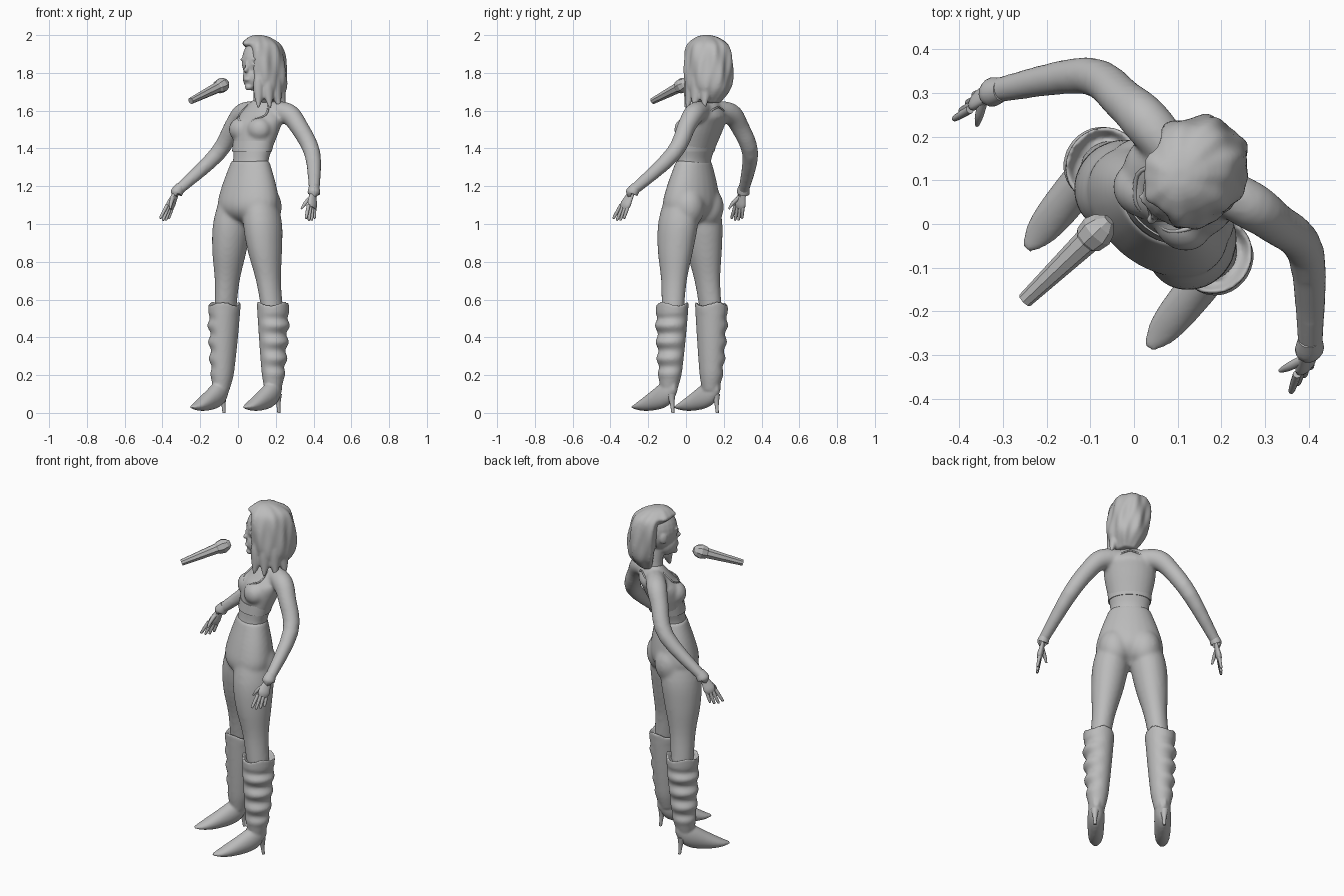
import bpy, bmesh, math
from mathutils import Vector, Matrix

if "Cube" in bpy.data.objects:
    bpy.data.objects.remove(bpy.data.objects["Cube"])

GREY = (.5, .5, .5, 1)
grey = bpy.data.materials.new("plain grey")
grey.use_nodes = True
grey.diffuse_color = GREY
grey.node_tree.nodes["Principled BSDF"].inputs["Base Color"].default_value = GREY

# The figure is turned towards its right-front corner
TURN = Matrix.Rotation(math.radians(-39), 4, 'Z') @ Matrix.Translation((.025, 0, 0))
ACROSS, DEPTH, UP = Vector((1, 0, 0)), Vector((0, 1, 0)), Vector((0, 0, 1))


def spline(keys, steps):
    """Catmull-Rom interpolation through the key sections."""
    result = []
    for i in range(len(keys) - 1):
        before, start = keys[max(i - 1, 0)], keys[i]
        end, after = keys[i + 1], keys[min(i + 2, len(keys) - 1)]
        for step in range(steps):
            t = step / steps
            result.append([b + t * (c - a) / 2 + t * t * (a - 2.5 * b + 2 * c - d / 2)
                           + t ** 3 * (1.5 * (b - c) + (d - a) / 2)
                           for a, b, c, d in zip(before, start, end, after)])
    return result + [list(keys[-1])]


def loft(bm, points, radii, flat=1, depths=None, level=None, ref=ACROSS,
         shape=None, sides=24, steps=4):
    """Skin elliptical sections along a path; level fixes the section plane."""
    depths = depths or [r * flat for r in radii]
    sections = spline([(*p, r, d) for p, r, d in zip(points, radii, depths)], steps)
    centres = [Vector(section[:3]) for section in sections]
    last = len(centres) - 1
    rings = []
    for i, (centre, section) in enumerate(zip(centres, sections)):
        normal = level or (centres[min(i + 1, last)] - centres[max(i - 1, 0)]).normalized()
        side = (ref - normal * ref.dot(normal)).normalized()
        other = normal.cross(side)
        width, depth = (max(value, .002) for value in section[3:])
        ring = []
        for k in range(sides):
            angle = math.tau * k / sides
            scale = shape(angle, centre.z) if shape else 1
            ring.append(bm.verts.new(centre + (side * math.cos(angle) * width
                                               + other * math.sin(angle) * depth) * scale))
        rings.append(ring)
    for lower, upper in zip(rings, rings[1:]):
        for k in range(sides):
            n = (k + 1) % sides
            bm.faces.new((lower[k], lower[n], upper[n], upper[k]))
    bm.faces.new(rings[0])
    bm.faces.new(rings[-1])


def column(bm, rows, x=0, lean=0, **options):
    """Loft level sections given as (y, z, radius); lean shifts x with height."""
    loft(bm, [(x + lean * z, y, z) for y, z, r in rows], [r for y, z, r in rows],
         level=UP, **options)


def ball(bm, centre, size):
    bmesh.ops.create_uvsphere(bm, u_segments=20, v_segments=14, radius=1,
                              matrix=Matrix.Translation(centre) @ Matrix.Diagonal((*size, 1)))


def mirror(bm):
    """Copy everything built so far to the other side of the body."""
    copy = bmesh.ops.duplicate(bm, geom=bm.verts[:] + bm.edges[:] + bm.faces[:])["geom"]
    bmesh.ops.scale(bm, vec=(-1, 1, 1),
                    verts=[v for v in copy if isinstance(v, bmesh.types.BMVert)])


def finish(bm, name, voxel=0, relax=5, smooth=True, place=TURN):
    """Turn a bmesh into an object, optionally fused into one skin."""
    bmesh.ops.recalc_face_normals(bm, faces=bm.faces)
    mesh = bpy.data.meshes.new(name)
    bm.to_mesh(mesh)
    bm.free()
    mesh.transform(place)
    mesh.materials.append(grey)
    for polygon in mesh.polygons:
        polygon.use_smooth = smooth
    if smooth:
        mesh.set_sharp_from_angle(angle=math.radians(55))
    part = bpy.data.objects.new(name, mesh)
    bpy.context.collection.objects.link(part)
    if voxel:
        fuse = part.modifiers.new("fuse", 'REMESH')
        fuse.mode, fuse.voxel_size, fuse.use_smooth_shade = 'VOXEL', voxel, True
        soften = part.modifiers.new("soften", 'SMOOTH')
        soften.factor, soften.iterations = .5, relax


# Torso, bust, shoulders and sleeves in one skin
bm = bmesh.new()
ball(bm, (.06, .072, 1.5), (.07, .062, .065))
loft(bm, [(.05, .18, 1.6), (.15, .2, 1.585), (.22, .205, 1.52), (.325, .195, 1.37),
          (.47, .03, 1.17)], [.05, .056, .049, .043, .028], ref=DEPTH)
mirror(bm)
column(bm, [(.07, 1.28, .115), (.08, 1.35, .105), (.13, 1.52, .14),
            (.16, 1.58, .125), (.17, 1.66, .05)], flat=.74)
finish(bm, "torso_and_sleeves", voxel=.009, relax=8)

# Hem of the cropped top, standing slightly proud of the waist
bm = bmesh.new()
column(bm, [(.087, 1.385, .116), (.1, 1.44, .12)], flat=.75, sides=32)
finish(bm, "crop_top_hem")

# Edges of the neckline and of the open back
bm = bmesh.new()
for edge in ([(0, .038, 1.52), (.05, .04, 1.55), (.09, .093, 1.58), (.07, .14, 1.63)],
             [(.1, .17, 1.475), (.09, .21, 1.55), (.05, .235, 1.6), (0, .24, 1.62)]):
    loft(bm, edge, [.005] * len(edge), ref=DEPTH, sides=8)
mirror(bm)
finish(bm, "garment_edging")

# Trousers: hips, seat and both legs
bm = bmesh.new()
ball(bm, (.08, .1, 1.09), (.088, .088, .11))
column(bm, [(.055, 1.18, .07), (.05, 1.02, .097), (.046, .87, .088), (.052, .7, .063),
            (.06, .54, .055)], x=.228, lean=-.125, flat=1.14)
mirror(bm)
column(bm, [(.073, 1.335, .113), (.063, 1.2, .163), (.055, 1.1, .182), (.05, 1.04, .14),
            (.05, 1, .05)], flat=.69)
finish(bm, "trousers", voxel=.009, relax=14)


# Slouched boots: folded shaft with an uneven open rim, fused to a pointed foot
def folds(angle, z):
    outer = max(0, math.cos(angle) + .35)
    fade = max(0, min(1, (z - .17) / .06, (.54 - z) / .05))
    return 1 + .1 * outer * fade * math.sin(z * math.tau / .088)


bm = bmesh.new()
RIM = .57
rows = [(.045 + .015 * t ** .5, .12 + (RIM - .12) * t, .042 + .041 * t ** .55)
        for t in [i / 6 for i in range(7)]]
rows += [(.06, RIM + .008, .077), (.06, RIM - .02, .06)]
column(bm, rows, x=.178, lean=-.022, flat=1.08, shape=folds, sides=32, steps=6)
for vert in bm.verts:
    if vert.co.z > RIM - .04:
        around = math.atan2(vert.co.y - .06, vert.co.x - .165)
        vert.co.z += .01 * math.cos(3 * around)

FOOT_X = .18
along = [i / 8 for i in range(9)]
swell = [max(.1, 1 - abs(2 * t - 1) ** 3) ** .5 for t in along]
loft(bm, [(FOOT_X, -.2 + .3 * t, .03 + .11 * t ** 1.5) for t in along],
     [(.04 + .01 * t) * w for w, t in zip(swell, along)],
     depths=[(.015 + .08 * t) * w for t, w in zip(along, swell)], level=DEPTH)
mirror(bm)
finish(bm, "boots", voxel=.007, relax=4)

# Slim heels
bm = bmesh.new()
column(bm, [(.07, .1, .024), (.077, .05, .012), (.082, 0, .008)], x=FOOT_X + .007, sides=12)
mirror(bm)
finish(bm, "boot_heels")

# Flared sleeve cuffs
bm = bmesh.new()
loft(bm, [(.453, .05, 1.2), (.468, .03, 1.165), (.468, .03, 1.16)], [.028, .035, .02],
     ref=DEPTH, flat=.9, sides=16)
mirror(bm)
finish(bm, "cuffs")

# Hands: palm, four spread fingers and thumb
bm = bmesh.new()
loft(bm, [(.466, .03, 1.17), (.473, .015, 1.14), (.482, 0, 1.105), (.486, -.01, 1.085)],
     [.02, .026, .033, .025], flat=.5, ref=DEPTH, sides=16)
for finger in range(4):
    spread = finger - 1.5
    root = Vector((.482, -.007 - .017 * spread, 1.1))
    reach = Vector((.015, -.03 - .007 * spread, -.083 + .005 * spread * spread))
    loft(bm, [root, root + reach * .5, root + reach * .93, root + reach],
         [.0095, .009, .007, .003], ref=DEPTH, sides=10)
loft(bm, [(.47, 0, 1.14), (.457, -.03, 1.11), (.447, -.05, 1.08)], [.011, .01, .005],
     ref=DEPTH, sides=10)
mirror(bm)
finish(bm, "hands")

# Head, neck and facial features in one skin
bm = bmesh.new()
ball(bm, (.032, .061, 1.845), (.018, .012, .009))  # eye
ball(bm, (.034, .06, 1.872), (.024, .012, .006))   # brow
ball(bm, (.077, .14, 1.835), (.011, .022, .032))   # ear
mirror(bm)
ball(bm, (0, .14, 1.86), (.08, .098, .12))         # skull
ball(bm, (0, .105, 1.775), (.057, .066, .07))      # jaw
ball(bm, (0, .06, 1.725), (.022, .02, .018))       # chin
ball(bm, (0, .038, 1.815), (.012, .017, .014))     # nose tip
ball(bm, (0, .044, 1.835), (.009, .011, .028))     # nose bridge
ball(bm, (0, .047, 1.765), (.022, .014, .01))      # lips
column(bm, [(.17, 1.62, .048), (.165, 1.68, .041), (.15, 1.78, .043)])
finish(bm, "head", voxel=.006, relax=3)


# Wavy hair, open over the face and the right cheek, swept to the left
def hair_shape(angle, z):
    degrees = math.degrees(angle)
    wave = 1 + .04 * math.sin(7 * angle + 14 * z) + .02 * math.sin(13 * angle - 25 * z)
    opening = max(0, min(1, (degrees - 165) / 16, (288 - degrees) / 16))
    below_fringe = max(0, min(1, (1.955 - z) / .035))
    tuck = .7 if z < 1.76 else .48
    return wave * (1 - opening * below_fringe * tuck)


bm = bmesh.new()
column(bm, [(.185, 1.64, .055), (.183, 1.72, .108), (.176, 1.84, .118), (.168, 1.94, .104),
            (.157, 1.985, .06), (.15, 2, .02)],
       x=.15, lean=-.08, flat=1.14, shape=hair_shape, sides=64, steps=6)
for turn in range(-60, 60, 30):
    outward = Vector((math.cos(math.radians(turn)), math.sin(math.radians(turn)), 0))
    loft(bm, [Vector((0, .17, z)) + outward * out for z, out in
              ((1.84, .085), (1.76, .095), (1.69, .1), (1.615, .12))],
         [.02, .028, .026, .006], flat=1.2, sides=14)
finish(bm, "hair", voxel=.007, relax=4)

# Faceted microphone floating in front of the figure
bm = bmesh.new()
butt, axis = Vector((-.25, -.175, 1.652)), Vector((.165, .158, .083))
outline = {0: .018, .85: .03, .88: .036, 1: .041, 1.1: .032, 1.17: .014}
loft(bm, [butt + axis * t for t in outline], list(outline.values()), ref=UP, sides=8, steps=1)
finish(bm, "microphone", smooth=False, place=Matrix())
